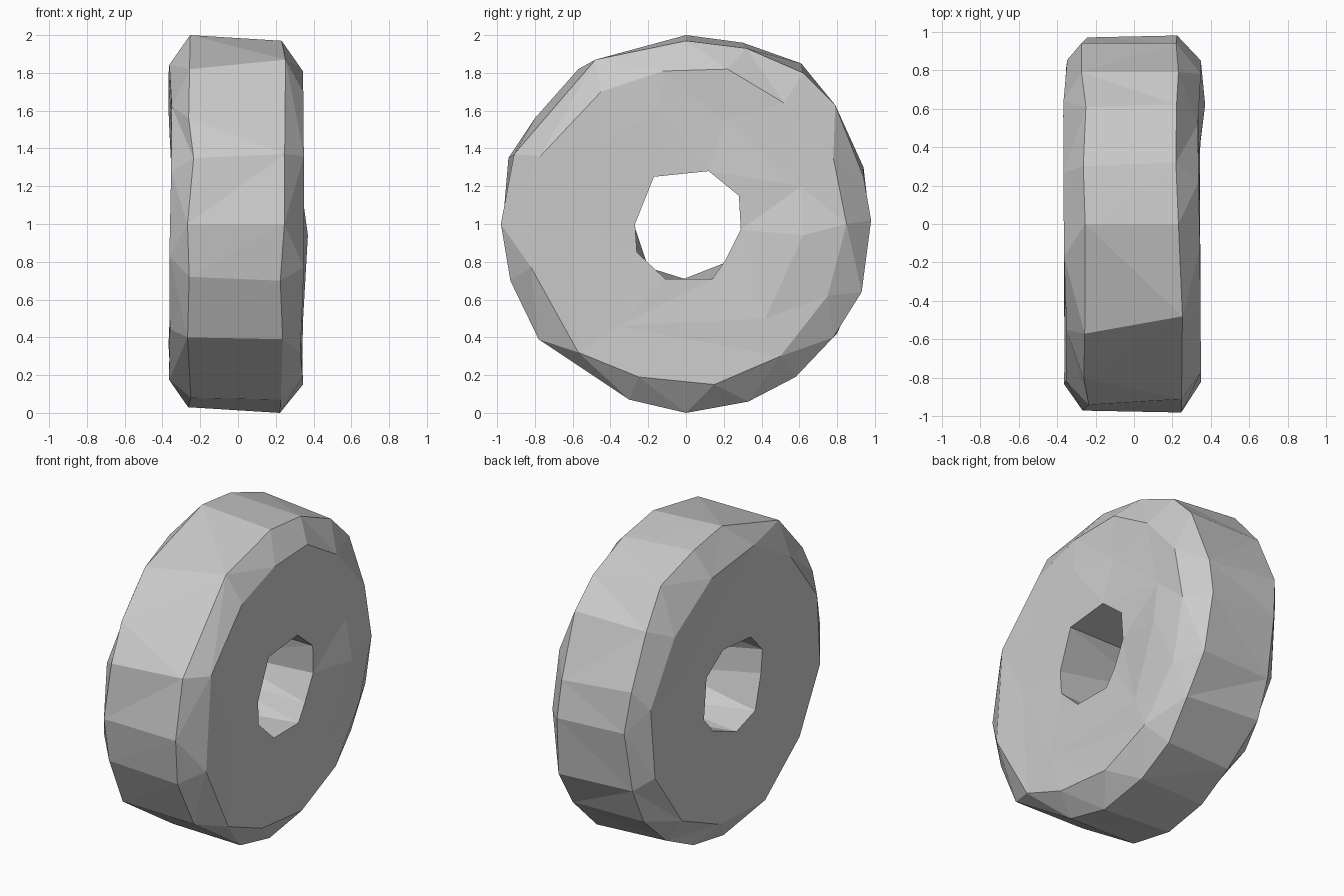
import bpy, bmesh, math, random

if "Cube" in bpy.data.objects:
    bpy.data.objects.remove(bpy.data.objects["Cube"])

random.seed(4)
bm = bmesh.new()


def ring(pts, x, wobble):
    """Closed loop of (y, z) points around the axle, sorted by angle, near depth x."""
    pts = sorted(pts, key=lambda p: math.atan2(p[1] - 1, p[0]) % math.tau)
    return [bm.verts.new((p[2] if len(p) > 2 else x + random.uniform(-wobble, wobble), p[0], p[1]))
            for p in pts]


def polar(radii, turn=0.0):
    n = len(radii)
    return [(r * math.cos(turn + math.tau * i / n), 1 + r * math.sin(turn + math.tau * i / n))
            for i, r in enumerate(radii)]


def stitch(a, b):
    """Join two loops of different counts with triangles, advancing by angle."""
    def ang(loop, i):
        v = loop[i % len(loop)].co
        return math.atan2(v.z - 1, v.y) % math.tau + math.tau * (i // len(loop))
    i = j = 0
    while i < len(a) or j < len(b):
        va, vb = a[i % len(a)], b[j % len(b)]
        if j >= len(b) or (i < len(a) and ang(a, i + 1) <= ang(b, j + 1)):
            bm.faces.new((va, a[(i + 1) % len(a)], vb))
            i += 1
        else:
            bm.faces.new((va, b[(j + 1) % len(b)], vb))
            j += 1


# Right side: rim, chamfer edge, dented face, axle hole
rim_r = ring([(0, 1.97), (.32, 1.93), (.62, 1.8), (.79, 1.63), (.94, 1.25), (.98, 1.02),
              (.93, .64), (.78, .4), (.58, .19), (.33, .06), (0, 0), (-.3, .07),
              (-.78, .39), (-.93, .7), (-.98, 1), (-.91, 1.37), (-.48, 1.87)], .235, .02)
edge_r = ring([(.22, 1.82), (.52, 1.64), (.78, 1.35), (.85, 1), (.75, .62), (.5, .3),
               (.15, .15), (-.25, .19), (-.57, .32), (-.82, .77), (-.77, 1.36),
               (-.45, 1.7), (-.12, 1.81)], .34, .012)
mid_r = ring([(.2, 1.55), (.61, 1.2), (.62, .94, .37), (.42, .5), (-.36, .46),
              (-.6, 1), (-.48, 1.4), (-.13, 1.61)], .335, .012)
hole_r = ring([(.12, 1.28), (.28, 1.15), (.29, .97), (.21, .81), (.14, .71),
               (-.11, .71), (-.26, .85), (-.27, 1), (-.17, 1.25)], .33, .008)

# Left side
rim_l = ring([(0, 2), (.3, 1.96), (.61, 1.85), (.79, 1.63), (.94, 1.3), (.97, 1.04),
              (.9, .65), (.8, .42), (.55, .2), (.3, .08), (0, .03), (-.3, .08),
              (-.78, .4), (-.93, .72), (-.97, 1), (-.94, 1.35), (-.8, 1.56), (-.57, 1.82)],
             -.255, .02)
edge_l = ring(polar([.87, .85, .84, .86, .83, .86, .85, .84, .87, .83, .85, .86], .2), -.357, .012)
mid_l = ring(polar([.58, .6, .55, .6, .57, .6, .56], .4), -.35, .012)
hole_l = ring([(.12, 1.28), (.28, 1.16), (.32, .91), (.22, .8), (-.01, .71),
               (-.2, .77), (-.27, .98), (-.28, 1.13), (-.17, 1.25)], -.345, .008)

# Ring by ring around the whole cross-section
loops = [rim_r, edge_r, mid_r, hole_r, hole_l, mid_l, edge_l, rim_l]
for k, loop in enumerate(loops):
    stitch(loop, loops[(k + 1) % len(loops)])

bmesh.ops.recalc_face_normals(bm, faces=bm.faces[:])
mesh = bpy.data.meshes.new("stone_wheel")
bm.to_mesh(mesh)
bm.free()
bpy.context.collection.objects.link(bpy.data.objects.new("stone_wheel", mesh))
